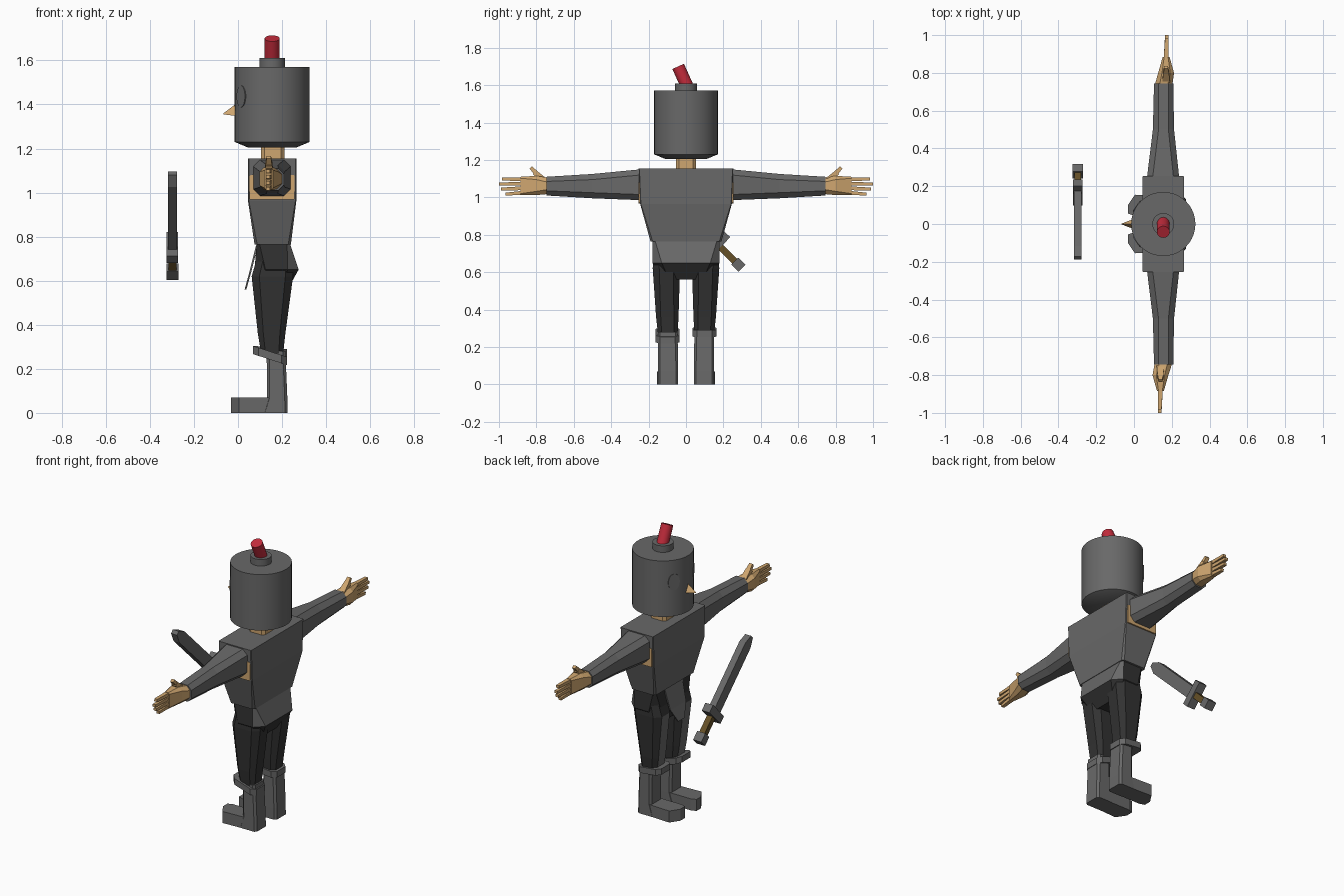
import bpy, bmesh, math
from mathutils import Vector

cube = bpy.data.objects.get("Cube")
if cube:
    bpy.data.objects.remove(cube, do_unlink=True)


def material(name, r, g, b):
    m = bpy.data.materials.new(name)
    m.use_nodes = True
    m.diffuse_color = (r, g, b, 1)
    m.node_tree.nodes["Principled BSDF"].inputs["Base Color"].default_value = (r, g, b, 1)
    return m


STEEL = material("steel grey", 0.14, 0.14, 0.14)
CLOTH = material("dark cloth", 0.032, 0.032, 0.032)
SKIN = material("tan skin", 0.62, 0.38, 0.16)
RED = material("plume red", 0.55, 0.025, 0.045)
BROWN = material("leather brown", 0.13, 0.08, 0.02)


def loft(name, rings, mat, smooth=False, accent=None, rule=None):
    """Skin a closed solid over a list of equal point rings."""
    bm = bmesh.new()
    loops = [[bm.verts.new(p) for p in ring] for ring in rings]
    n = len(loops[0])
    for a, b in zip(loops, loops[1:]):
        for i in range(n):
            j = (i + 1) % n
            bm.faces.new((a[i], a[j], b[j], b[i]))
    bm.faces.new(loops[0])
    bm.faces.new(loops[-1])
    bmesh.ops.recalc_face_normals(bm, faces=bm.faces)
    if rule:
        for f in bm.faces:
            f.material_index = int(rule(f.normal, f.calc_center_median()))
    me = bpy.data.meshes.new(name)
    bm.to_mesh(me)
    bm.free()
    me.materials.append(mat)
    if accent:
        me.materials.append(accent)
    ob = bpy.data.objects.new(name, me)
    bpy.context.collection.objects.link(ob)
    if smooth:
        bpy.ops.object.select_all(action='DESELECT')
        ob.select_set(True)
        bpy.context.view_layer.objects.active = ob
        bpy.ops.object.shade_smooth_by_angle()
    return ob


def oct2(u0, u1, v0, v1, c):
    """Rectangle with its corners cut by c."""
    return [(u0 + c, v0), (u1 - c, v0), (u1, v0 + c), (u1, v1 - c),
            (u1 - c, v1), (u0 + c, v1), (u0, v1 - c), (u0, v0 + c)]


def flat(z, x0, x1, y0, y1, c=0.01):
    return [(x, y, z) for x, y in oct2(x0, x1, y0, y1, c)]


def upright(y, x0, x1, z0, z1, c=0.01):
    return [(x, y, z) for x, z in oct2(x0, x1, z0, z1, c)]


def disc(center, normal, r, n=32, ry=None):
    """Ring of points around a normal; ry stretches it upwards."""
    w = Vector(normal).normalized()
    u = w.cross((0, 1, 0) if abs(w.z) > 0.8 else (0, 0, 1)).normalized()
    v = w.cross(u)
    return [Vector(center) + u * r * math.cos(t) + v * (ry or r) * math.sin(t)
            for t in (2 * math.pi * i / n for i in range(n))]


def bar(name, a, b, wx, wp, mat, tip=1):
    """Square bar from a to b, wx wide in x and wp across."""
    a, b = Vector(a), Vector(b)
    u = Vector((1, 0, 0))
    v = (b - a).cross(u).normalized()
    rings = [[p + u * i * wx / 2 * k + v * j * wp / 2 * k
              for i, j in ((-1, -1), (1, -1), (1, 1), (-1, 1))]
             for p, k in ((a, 1), (b, tip))]
    return loft(name, rings, mat)


CX = 0.155  # body axis

# Head: helmet, collar, plume, nose, eye discs, neck
loft("helmet", [disc((CX, 0, z), (0, 0, 1), r, 40) for z, r in
                ((1.205, 0.11), (1.23, 0.17), (1.57, 0.17))], STEEL, True)
loft("plume_socket", [disc((CX, 0, z), (0, 0, 1), 0.058) for z in (1.56, 1.61)], STEEL, True)
loft("plume", [disc(p, (0, -0.45, 1), 0.034, 20) for p in
               ((CX, 0.01, 1.585), (CX, -0.042, 1.7))], RED, True)
loft("nose", [[(0.02, -0.035, 1.345), (0.02, 0.035, 1.345), (0.02, 0, 1.425)],
              [(-0.066, -0.002, 1.355), (-0.066, 0.002, 1.355), (-0.066, 0, 1.36)]], SKIN)
loft("neck", [flat(z, 0.105, 0.21, -0.053, 0.053, 0.015) for z in (1.13, 1.22)], SKIN)

# Torso and hips
loft("torso", [flat(0.765, 0.075, 0.24, -0.19, 0.19, 0.012),
               flat(0.965, 0.045, 0.265, -0.245, 0.245, 0.004),
               flat(1.155, 0.045, 0.265, -0.253, 0.253, 0.004)], STEEL)
loft("hips", [flat(0.56, 0.1, 0.225, -0.11, 0.11, 0.02),
              flat(0.65, 0.075, 0.275, -0.18, 0.18, 0.05),
              flat(0.77, 0.085, 0.235, -0.178, 0.178, 0.012)],
     CLOTH, accent=STEEL, rule=lambda n, c: n.x > 0.5 and c.z > 0.66)
loft("front_flap", [[(x, -w, z), (x + 0.008, -w, z), (x + 0.008, w, z), (x, w, z)]
                    for x, w, z in ((0.03, 0.03, 0.56), (0.052, 0.075, 0.64), (0.082, 0.085, 0.76))], STEEL)

for s, side in ((-1, "right"), (1, "left")):
    # Eye disc on the helmet
    a = math.radians(34)
    out = Vector((-math.cos(a), s * math.sin(a), 0))
    loft(side + "_eye", [disc(Vector((CX, 0, 1.437)) + out * d, out, 0.034, 20, 0.05)
                         for d in (0.15, 0.172)], STEEL)

    # Arm with the bare patch under the shoulder
    loft(side + "_armpit", [upright(s * y, 0.053, 0.257, 0.968, 1.08, 0.004)
                            for y in (0.24, 0.2535)], SKIN)
    loft(side + "_arm", [upright(s * 0.24, 0.068, 0.24, 0.985, 1.15, 0.03),
                         upright(s * 0.5, 0.1, 0.212, 0.995, 1.125, 0.03),
                         upright(s * 0.745, 0.106, 0.208, 1.01, 1.11, 0.025)], STEEL)

    # Hand: palm, four fingers, thumb
    hx = CX + 0.015 * s
    loft(side + "_palm", [upright(s * 0.735, 0.11, 0.203, 1.018, 1.105, 0.025),
                          upright(s * 0.8, hx - 0.042, hx + 0.042, 1.012, 1.115, 0.02),
                          upright(s * 0.885, hx - 0.018, hx + 0.018, 1.012, 1.11, 0.008)], SKIN)
    for i, reach in enumerate((0.965, 0.99, 1.0, 0.985)):
        bar(side + "_finger", (hx, s * 0.87, 1.025 + 0.024 * i),
            (hx + 0.004 * s, s * reach, 1.017 + 0.027 * i), 0.026, 0.021, SKIN, 0.75)
    bar(side + "_thumb_base", (hx, s * 0.76, 1.09), (hx, s * 0.81, 1.135), 0.04, 0.035, SKIN, 0.75)
    bar(side + "_thumb_tip", (hx, s * 0.797, 1.125), (hx, s * 0.83, 1.16), 0.03, 0.025, SKIN, 0.7)

    # Leg with a plated front
    def leg(z, x0, x1, inner, outer, c):
        return flat(z, x0, x1, min(s * inner, s * outer), max(s * inner, s * outer), c)

    loft(side + "_thigh", [leg(0.27, 0.105, 0.205, 0.045, 0.15, 0.02),
                           leg(0.36, 0.09, 0.215, 0.04, 0.16, 0.025),
                           leg(0.62, 0.062, 0.25, 0.032, 0.178, 0.035),
                           leg(0.7, 0.085, 0.245, 0.02, 0.175, 0.03)],
         CLOTH, accent=STEEL, rule=lambda n, c: n.x < -0.8 and c.z < 0.64)

    # Boot: sloping cuff, shaft, toe
    drop = 0.05 if s < 0 else 0.015
    cuff = []
    for z in (0.268, 0.305):
        cuff.append([(x, y, z - drop * (x - 0.065) / 0.155)
                     for x, y, _ in leg(z, 0.067, 0.222, 0.034, 0.164, 0.025)])
    loft(side + "_boot_cuff", cuff, STEEL)
    loft(side + "_boot_shaft", [leg(0, 0.11, 0.225, 0.042, 0.15, 0.012),
                                leg(0.07, 0.132, 0.224, 0.042, 0.15, 0.012),
                                leg(0.28, 0.13, 0.215, 0.045, 0.15, 0.012)], STEEL)
    toe = ((-0.032, 0.055), (-0.032, 0.1), (0.005, 0.155), (0.15, 0.148), (0.15, 0.044), (0, 0.044))
    loft(side + "_boot_toe", [[(x, s * y, z) for x, y in toe] for z in (0, 0.07)], STEEL)

# Sword floating in front, slanting up towards -y
SX = -0.298
along, across = Vector((0, -0.717, 0.697)), Vector((0, 0.697, 0.717))
guard = Vector((SX, 0.167, 0.75))
blade = []
for dx in (-0.02, 0.02):
    blade.append([guard + Vector((dx, 0, 0)) + along * l + across * w for l, w in
                  ((0, -0.035), (0.43, -0.035), (0.485, -0.012), (0.485, 0.012), (0.43, 0.035), (0, 0.035))])
loft("sword_blade", blade, STEEL)
bar("sword_guard", guard - across * 0.075, guard + across * 0.075, 0.052, 0.048, STEEL)
bar("sword_grip", guard - along * 0.13, guard, 0.036, 0.036, BROWN)
bar("sword_pommel", guard - along * 0.185, guard - along * 0.13, 0.055, 0.052, STEEL)
